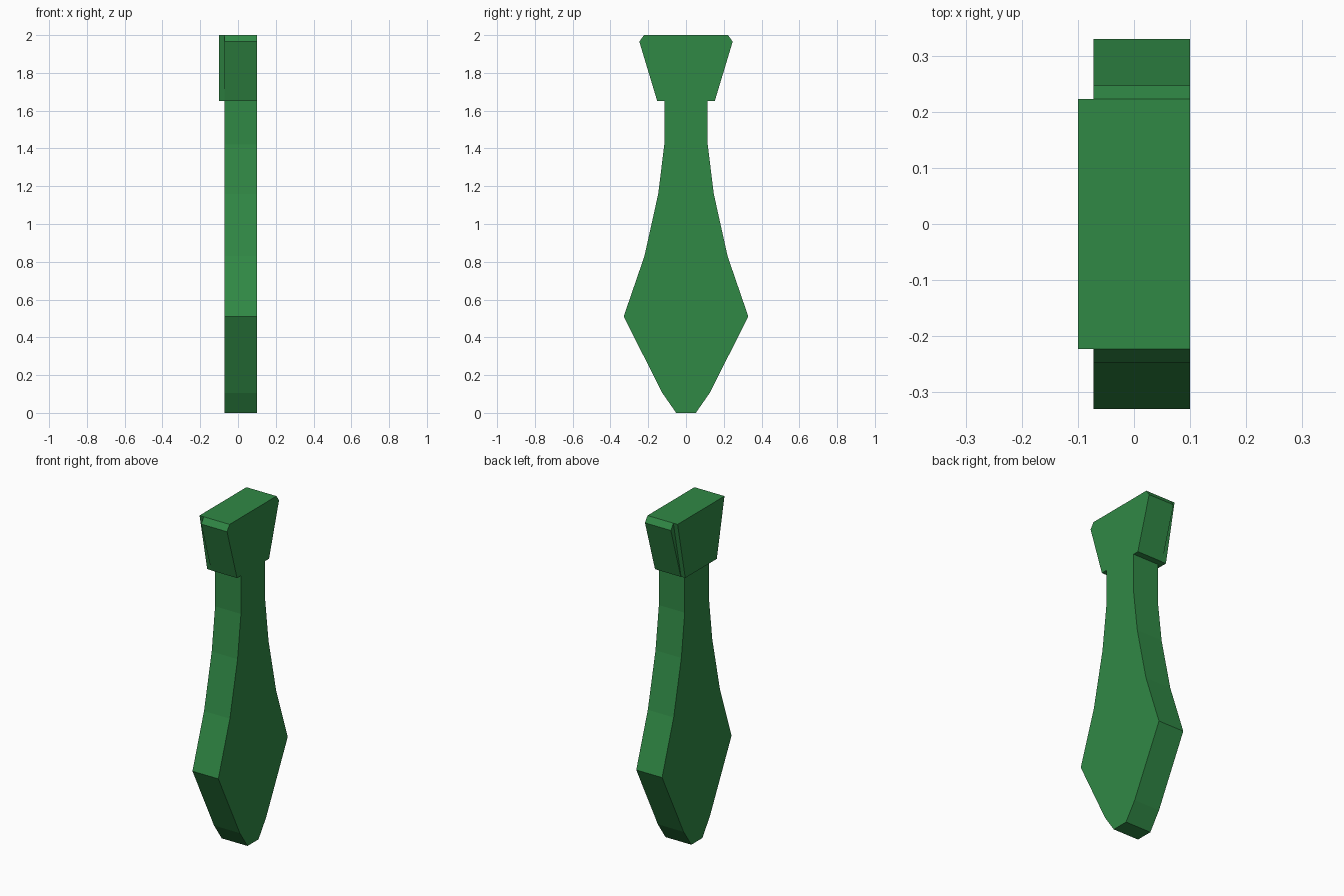
import bpy, bmesh

if "Cube" in bpy.data.objects:
    bpy.data.objects.remove(bpy.data.objects["Cube"])

green = bpy.data.materials.new("tie green")
green.diffuse_color = (0.03, 0.25, 0.06, 1)
green.use_nodes = True
green.node_tree.nodes["Principled BSDF"].inputs["Base Color"].default_value = green.diffuse_color


def slab(name, half, x0, x1):
    """Mirror a half outline of (y, z) points and extrude it from x0 to x1."""
    outline = half + [(-y, z) for y, z in reversed(half)]
    bm = bmesh.new()
    face = bm.faces.new([bm.verts.new((x0, y, z)) for y, z in outline])
    ext = bmesh.ops.extrude_face_region(bm, geom=[face], use_keep_orig=True)
    moved = [g for g in ext["geom"] if isinstance(g, bmesh.types.BMVert)]
    bmesh.ops.translate(bm, verts=moved, vec=(x1 - x0, 0, 0))
    bmesh.ops.recalc_face_normals(bm, faces=bm.faces)
    mesh = bpy.data.meshes.new(name)
    bm.to_mesh(mesh)
    bm.free()
    mesh.materials.append(green)
    obj = bpy.data.objects.new(name, mesh)
    bpy.context.collection.objects.link(obj)
    return obj


# Tie blade, neck and knot in one flat silhouette
slab("necktie", [(0.052, 0), (0.125, 0.105), (0.33, 0.51), (0.22, 0.83),
                 (0.147, 1.16), (0.115, 1.42), (0.115, 1.65), (0.152, 1.65),
                 (0.247, 1.965), (0.223, 2.0)], -0.072, 0.1)

# Raised front of the knot
slab("knot_front", [(0.15, 1.65), (0.223, 2.0)], -0.1, -0.072)
